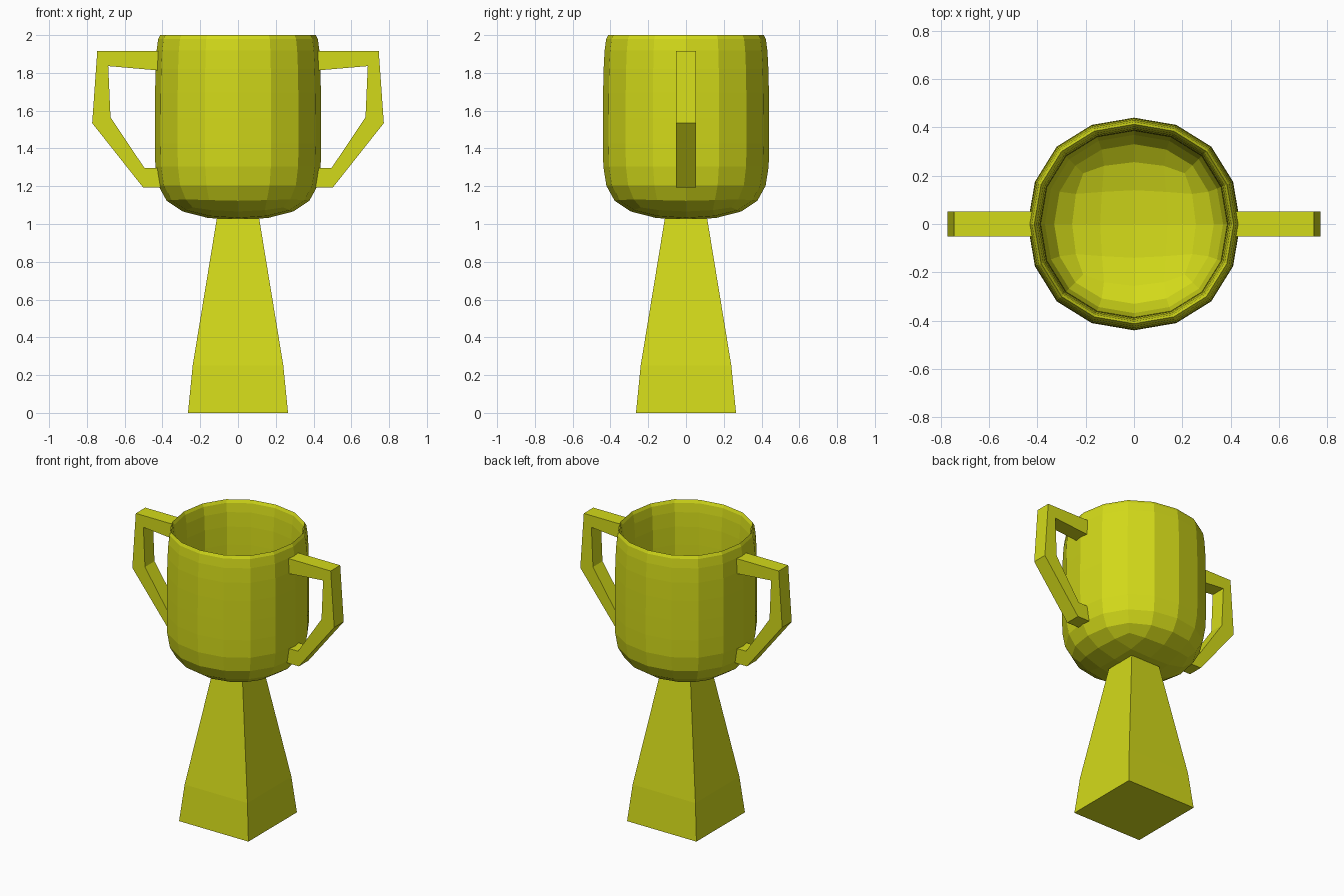
import bpy, bmesh

if "Cube" in bpy.data.objects:
    bpy.data.objects.remove(bpy.data.objects["Cube"])

gold = bpy.data.materials.new("gold")
gold.diffuse_color = (0.65, 0.70, 0.01, 1)
gold.use_nodes = True
gold.node_tree.nodes["Principled BSDF"].inputs["Base Color"].default_value = gold.diffuse_color


def finish(name, bm):
    bmesh.ops.recalc_face_normals(bm, faces=bm.faces)
    mesh = bpy.data.meshes.new(name)
    bm.to_mesh(mesh)
    bm.free()
    mesh.materials.append(gold)
    obj = bpy.data.objects.new(name, mesh)
    bpy.context.collection.objects.link(obj)
    return obj


def square_stack(name, rings):
    """Closed skin through square rings given as (half width, height)."""
    bm = bmesh.new()
    loops = [[bm.verts.new((sx * a, sy * a, z))
              for sx, sy in ((-1, -1), (1, -1), (1, 1), (-1, 1))]
             for a, z in rings]
    for low, high in zip(loops, loops[1:]):
        for i in range(4):
            j = (i + 1) % 4
            bm.faces.new((low[i], low[j], high[j], high[i]))
    bm.faces.new(loops[0][::-1])
    bm.faces.new(loops[-1])
    return finish(name, bm)


# Tapered square stem
square_stack("stem", [(0.265, 0), (0.24, 0.25), (0.112, 1.03)])

# Hollow cup: outer wall up, over the rim, inner wall down, rounded by subdivision
A, T = 0.48, 0.06
cup = square_stack("cup", [(A, 0.989), (A, 1.385), (A, 2.026),
                           (A - T, 2.026), (A - T, 1.385), (A - T, 0.989 + T)])
sub = cup.modifiers.new("round", 'SUBSURF')
sub.levels = sub.render_levels = 2

# Angular handles: matching outer and inner outlines, mirrored across x
outer = [(0.41, 1.917), (0.745, 1.917), (0.772, 1.534), (0.502, 1.193), (0.41, 1.193)]
inner = [(0.41, 1.812), (0.687, 1.836), (0.675, 1.565), (0.495, 1.296), (0.41, 1.296)]
bm = bmesh.new()
sections = [[bm.verts.new((x, y, z)) for (x, z), y in
             ((o, -0.052), (o, 0.052), (i, 0.052), (i, -0.052))]
            for o, i in zip(outer, inner)]
for s, t in zip(sections, sections[1:]):
    for i in range(4):
        j = (i + 1) % 4
        bm.faces.new((s[i], s[j], t[j], t[i]))
bm.faces.new(sections[0])
bm.faces.new(sections[-1][::-1])
handles = finish("handles", bm)
handles.modifiers.new("mirror", 'MIRROR')
